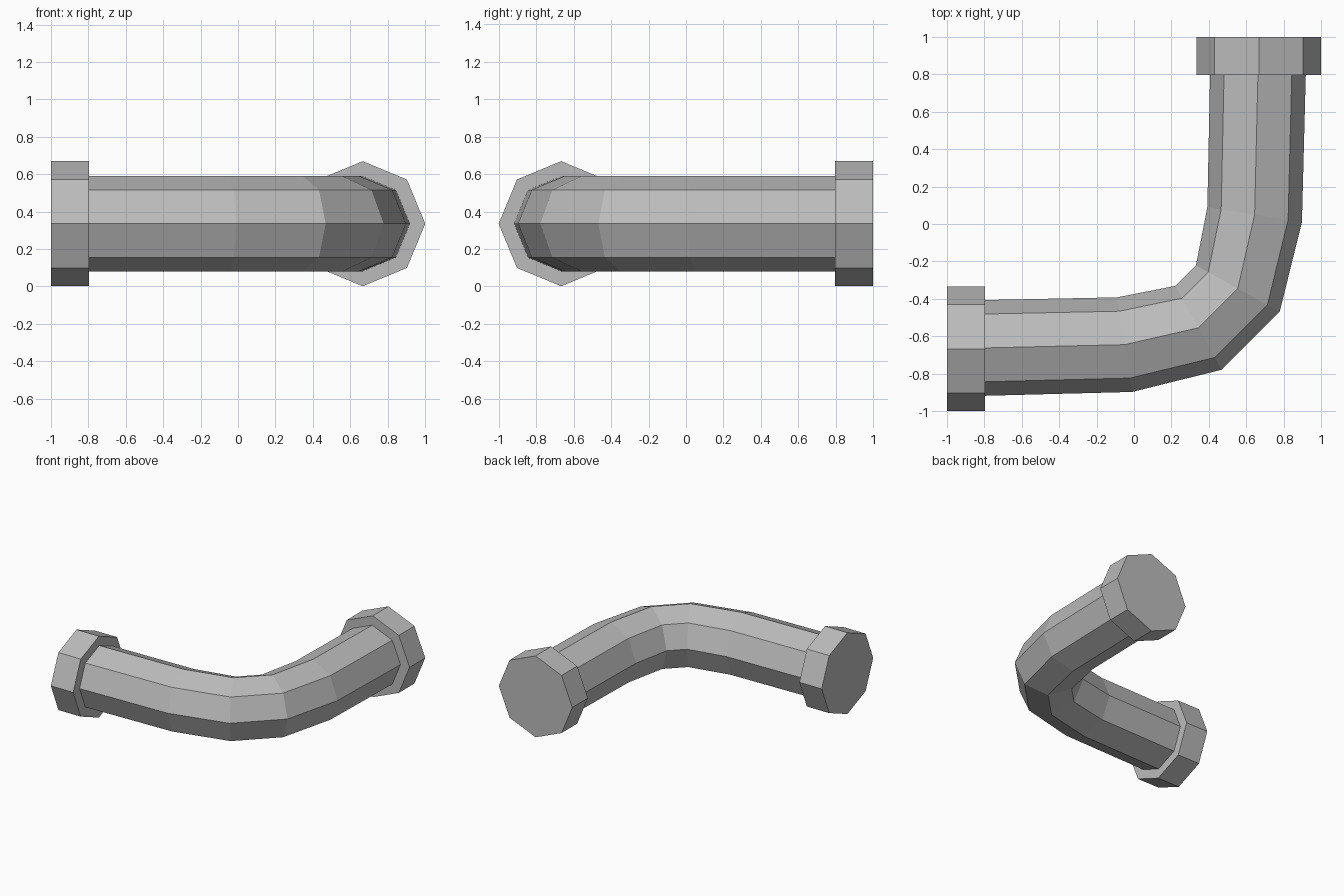
import bpy, bmesh, math
from mathutils import Vector

if "Cube" in bpy.data.objects:
    bpy.data.objects.remove(bpy.data.objects["Cube"])

SIDES = 8
AXIS_Z = 0.335

metal = bpy.data.materials.new("pipe_grey")
metal.use_nodes = True
GREY = (0.5, 0.5, 0.5, 1)
metal.diffuse_color = GREY
metal.node_tree.nodes["Principled BSDF"].inputs["Base Color"].default_value = GREY


def loft(name, stations, radius):
    """Sweep an octagon through (x, y, heading in degrees) stations, capped."""
    bm = bmesh.new()
    rings = []
    for x, y, heading in stations:
        a = math.radians(heading)
        side = Vector((math.sin(a), -math.cos(a), 0))
        centre = Vector((x, y, AXIS_Z))
        ring = []
        for i in range(SIDES):
            t = math.tau * i / SIDES
            offset = side * math.cos(t) + Vector((0, 0, math.sin(t)))
            ring.append(bm.verts.new(centre + offset * radius))
        rings.append(ring)
    for a, b in zip(rings, rings[1:]):
        for i in range(SIDES):
            j = (i + 1) % SIDES
            bm.faces.new((a[i], a[j], b[j], b[i]))
    bm.faces.new(rings[0])
    bm.faces.new(rings[-1])
    bmesh.ops.recalc_face_normals(bm, faces=bm.faces)
    mesh = bpy.data.meshes.new(name)
    bm.to_mesh(mesh)
    bm.free()
    mesh.materials.append(metal)
    obj = bpy.data.objects.new(name, mesh)
    bpy.context.collection.objects.link(obj)
    return obj


def reflected(stations):
    """Mirror stations across the elbow's diagonal, in travelling order."""
    return [(-y, -x, 90 - h) for x, y, h in reversed(stations)]


# Bent pipe: one half of the path, then its mirror image
half = [(-0.82, -0.663, 1), (-0.05, -0.645, 9), (0.345, -0.555, 29)]
loft("elbow_pipe", half + reflected(half), 0.256)

# End collars
collar = [(-1.0, -0.667, 0), (-0.797, -0.667, 0)]
loft("left_end_collar", collar, 0.334).name = "side_collar"
loft("back_collar", reflected(collar), 0.334)
